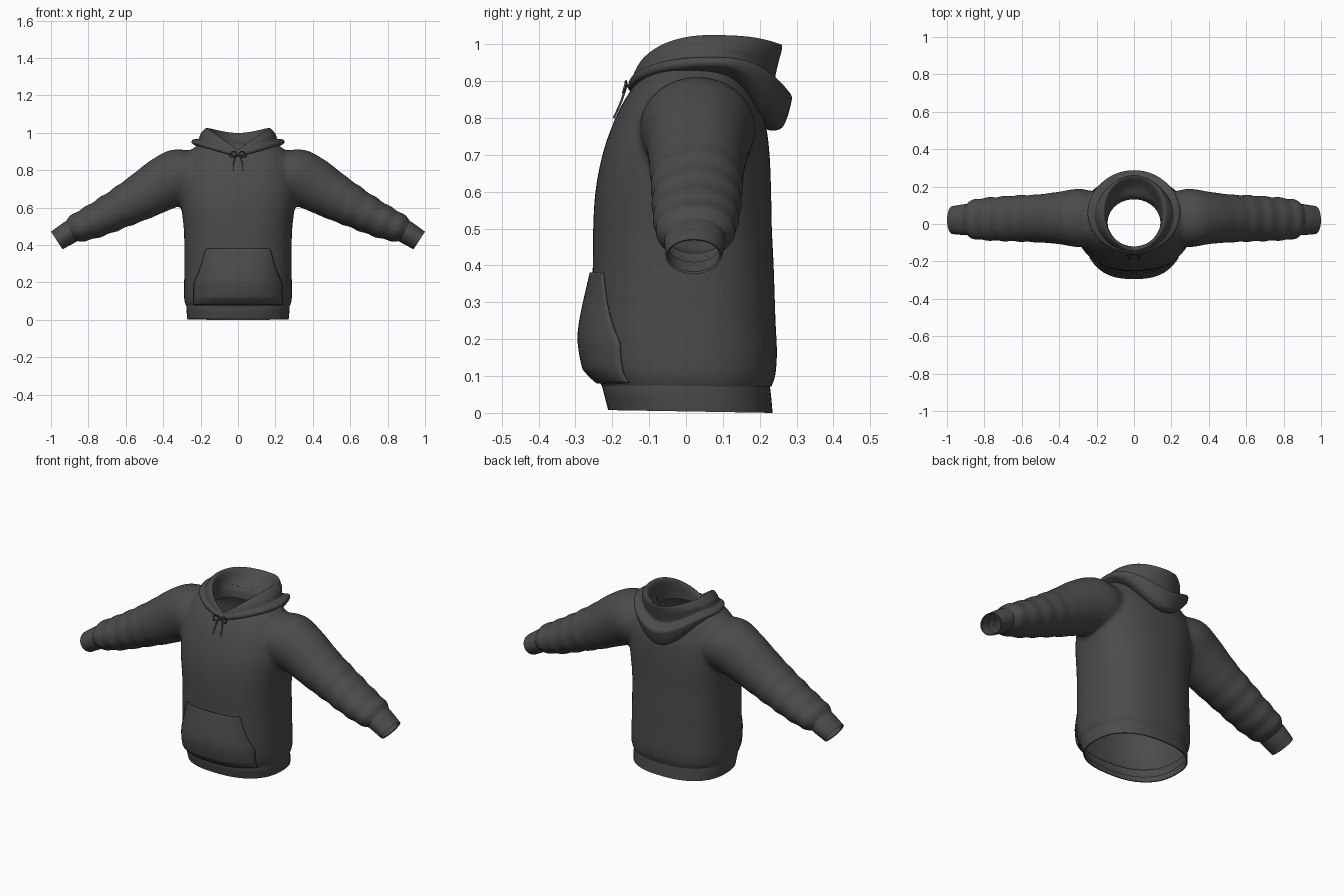
import bpy, bmesh, math
from mathutils import Vector

if "Cube" in bpy.data.objects:
    bpy.data.objects.remove(bpy.data.objects["Cube"])

GREY = bpy.data.materials.new("charcoal_fleece")
GREY.diffuse_color = (0.07, 0.07, 0.07, 1)
GREY.use_nodes = True
GREY.node_tree.nodes["Principled BSDF"].inputs["Base Color"].default_value = GREY.diffuse_color


def resample(keys, n):
    """Catmull-Rom through a list of equal-length tuples."""
    out, last = [], len(keys) - 1
    for k in range(n):
        t = k / (n - 1) * last
        i = min(int(t), last - 1)
        f = t - i
        p = [keys[max(0, min(last, i + d))] for d in (-1, 0, 1, 2)]
        out.append(tuple(0.5 * (2*b + (c - a)*f + (2*a - 5*b + 4*c - d)*f*f
                                + (3*b - a - 3*c + d)*f**3) for a, b, c, d in zip(*p)))
    return out


def loft(bm, rings, closed=True, caps=False):
    vs = [[bm.verts.new(p) for p in r] for r in rings]
    n = len(vs[0])
    for a, b in zip(vs, vs[1:]):
        for i in range(n if closed else n - 1):
            j = (i + 1) % n
            bm.faces.new((a[i], a[j], b[j], b[i]))
    if caps:
        bm.faces.new(vs[0])
        bm.faces.new(vs[-1])


def finish(name, bm, angle=50):
    bmesh.ops.recalc_face_normals(bm, faces=bm.faces)
    me = bpy.data.meshes.new(name)
    bm.to_mesh(me)
    bm.free()
    me.materials.append(GREY)
    ob = bpy.data.objects.new(name, me)
    bpy.context.collection.objects.link(ob)
    bpy.ops.object.select_all(action='DESELECT')
    ob.select_set(True)
    bpy.context.view_layer.objects.active = ob
    bpy.ops.object.shade_smooth_by_angle(angle=math.radians(angle))
    return ob


def sgnpow(v, e):
    return math.copysign(abs(v) ** e, v)


EXP = 2.4   # squareness of the torso section


def torso_ring(s, n=72):
    z, w, yf, yb = s
    c, h = (yf + yb) / 2, (yb - yf) / 2
    return [(w * sgnpow(math.cos(a), 2/EXP), c + h * sgnpow(math.sin(a), 2/EXP), z)
            for a in (2*math.pi*i/n for i in range(n))]


def sleeve_ring(s, side, n=40):
    """Section tilted across the arm: centre x, z, half height, y front, y back, tilt."""
    x, z, h, yf, yb, tilt = s
    c, r = (yf + yb) / 2, (yb - yf) / 2
    return [(side * (x + h*math.sin(tilt)*math.sin(a)), c + r*math.cos(a),
             z + h*math.cos(tilt)*math.sin(a)) for a in (2*math.pi*i/n for i in range(n))]


# Torso and sleeve stations
TORSO = resample([(.045, .262, -.21, .22), (.08, .281, -.233, .236), (.11, .288, -.247, .244),
                  (.17, .289, -.256, .247), (.25, .287, -.257, .243), (.40, .287, -.253, .238),
                  (.50, .291, -.252, .233), (.60, .303, -.246, .231), (.70, .312, -.227, .227),
                  (.78, .303, -.20, .217), (.84, .288, -.172, .197), (.90, .258, -.133, .168),
                  (.94, .205, -.10, .135), (.96, .16, -.08, .11)], 70)
T = .47
SLEEVE = resample([(.15, .79, .12, -.10, .15, T), (.28, .775, .152, -.125, .188, T),
                   (.40, .727, .143, -.108, .173, T), (.52, .657, .125, -.099, .158, T),
                   (.65, .587, .106, -.094, .153, T), (.76, .531, .093, -.09, .144, T),
                   (.85, .493, .08, -.083, .134, T), (.885, .478, .066, -.065, .114, T),
                   (.93, .455, .05, -.045, .09, T)], 60)

# Body: closed solids fused, softened, then opened at hem, wrists and neck
bm = bmesh.new()
loft(bm, [torso_ring(s) for s in TORSO], caps=True)
for side in (1, -1):
    rings = []
    for x, z, h, yf, yb, t in SLEEVE:
        r = .004 * math.sin(x * 75) * max(0, min(1, (x - .45) * 5))   # soft creases
        rings.append(sleeve_ring((x, z, h + r, yf - r, yb + r, t), side))
    loft(bm, rings, caps=True)
body = finish("body_and_sleeves", bm)
rem = body.modifiers.new("fuse", 'REMESH')
rem.mode, rem.voxel_size = 'VOXEL', .011
sm = body.modifiers.new("soften", 'SMOOTH')
sm.factor, sm.iterations = .5, 14
bm = bmesh.new()
bm.from_object(body, bpy.context.evaluated_depsgraph_get())
bpy.data.objects.remove(body)
for co, no in (((0, 0, .072), (0, 0, -1)), ((.892, 0, .475), (.89, 0, -.455)),
               ((-.892, 0, .475), (-.89, 0, -.455))):
    bmesh.ops.bisect_plane(bm, geom=bm.verts[:] + bm.edges[:] + bm.faces[:],
                           plane_co=co, plane_no=no, clear_outer=True)
neck = [v for v in bm.verts if v.co.z > .8
        and (v.co.x / .155) ** 2 + ((v.co.y - .01) / .137) ** 2 < 1]
bmesh.ops.delete(bm, geom=neck, context='VERTS')
finish("body_and_sleeves", bm, 80)

# Hem band
bm = bmesh.new()
loft(bm, [torso_ring(s) for s in ((.088, .274, -.226, .226), (.078, .277, -.229, .227),
                                  (.045, .275, -.221, .231), (.004, .271, -.211, .235),
                                  (.004, .265, -.205, .229), (.04, .267, -.213, .223))])
bm.verts.ensure_lookup_table()
for v in bm.verts:          # band edge lifts slightly at the front
    if v.co.z < .01:
        v.co.z += .008 * (1 - (v.co.y / .235)) / 2 - .004
finish("hem_band", bm)

# Cuffs
for side, label in ((1, "left"), (-1, "right")):
    bm = bmesh.new()
    loft(bm, [sleeve_ring(s, side) for s in (
        (.873, .484, .058, -.056, .104, .5), (.90, .468, .062, -.06, .107, .53),
        (.935, .446, .059, -.057, .102, .56), (.969, .424, .056, -.054, .096, .58),
        (.966, .426, .051, -.049, .091, .58), (.92, .455, .053, -.05, .095, .55))])
    finish(label + "_cuff", bm)


# Front pocket follows the torso surface with a bulge
def lookup(keys, z):
    for a, b in zip(keys, keys[1:]):
        if a[0] <= z <= b[0]:
            f = (z - a[0]) / (b[0] - a[0])
            return [p + (q - p) * f for p, q in zip(a, b)]
    return keys[-1]


def front_y(x, z):
    _, w, yf, yb = lookup(TORSO, z)
    return (yf + yb)/2 - (yb - yf)/2 * (1 - (abs(x) / w) ** EXP) ** (1/EXP)


POCKET = [(.08, .236, .0), (.12, .236, .024), (.19, .236, .029), (.215, .226, .029),
          (.25, .211, .025), (.30, .193, .016), (.38, .172, .0)]
bm = bmesh.new()
rows = []
for k in range(41):
    z = .082 + (.38 - .082) * k / 40
    _, w, bulge = lookup(POCKET, z)
    us = [i / 20 - 1 for i in range(41)]
    rows.append([(u*w, front_y(u*w, z) - .005 - bulge * (1 - u**4), z) for u in us])
loft(bm, rows, closed=False)
pocket = finish("front_pocket", bm)
sol = pocket.modifiers.new("cloth", 'SOLIDIFY')
sol.thickness, sol.offset = .006, 0

# Hood lying open: (front y, z), (side x, y, z), (back y, z) per ring
HOOD = [(-.14, .868, .195, .04, .915, .20, .79), (-.148, .872, .232, .055, .934, .222, .768),
        (-.155, .876, .243, .06, .94, .25, .768), (-.157, .882, .248, .06, .948, .268, .785),
        (-.157, .888, .247, .06, .957, .284, .835), (-.155, .893, .238, .06, .965, .284, .865),
        (-.15, .897, .214, .055, .967, .245, .89), (-.147, .90, .206, .055, .978, .242, .91),
        (-.145, .904, .20, .06, .995, .252, .955), (-.141, .908, .18, .06, 1.018, .26, .985),
        (-.136, .909, .165, .06, 1.025, .259, .999), (-.128, .903, .153, .055, 1.012, .243, .992),
        (-.122, .89, .147, .035, .975, .20, .955), (-.12, .875, .143, .012, .93, .145, .925),
        (-.12, .855, .141, .008, .89, .132, .87)]
bm = bmesh.new()
rings = []
for yf, zf, xs, ys, zs, yb, zb in resample(HOOD, 57):
    ring = []
    for i in range(96):
        a = 2 * math.pi * i / 96
        s, c = math.sin(a), math.cos(a)
        if c > 0:       # V neckline
            y, z = ys + (yf - ys)*c, zs + (zf - zs)*(1 - abs(s))
        else:           # U drape
            y, z = ys - (yb - ys)*c, zs + (zb - zs)*abs(c)**3
        ring.append((xs * s, y, z))
    rings.append(ring)
loft(bm, rings)
finish("hood", bm, 80)

# Drawstrings: bow loops and hanging tails
cu = bpy.data.curves.new("drawstrings", 'CURVE')
cu.dimensions, cu.bevel_depth, cu.bevel_resolution, cu.resolution_u = '3D', .003, 2, 6
cu.use_fill_caps = True
cu.materials.append(GREY)
for side in (1, -1):
    for pts in ([(0, -.16, .885), (.02, -.163, .90), (.036, -.164, .893), (.04, -.17, .872),
                 (.025, -.169, .872), (0, -.162, .885)],
                [(0, -.162, .885), (.014, -.168, .868), (.022, -.177, .842), (.024, -.196, .80)]):
        sp = cu.splines.new('BEZIER')
        sp.bezier_points.add(len(pts) - 1)
        for bp, (x, y, z) in zip(sp.bezier_points, pts):
            bp.co = (side * x, y, z)
            bp.handle_left_type = bp.handle_right_type = 'AUTO'
bpy.context.collection.objects.link(bpy.data.objects.new("drawstrings", cu))
